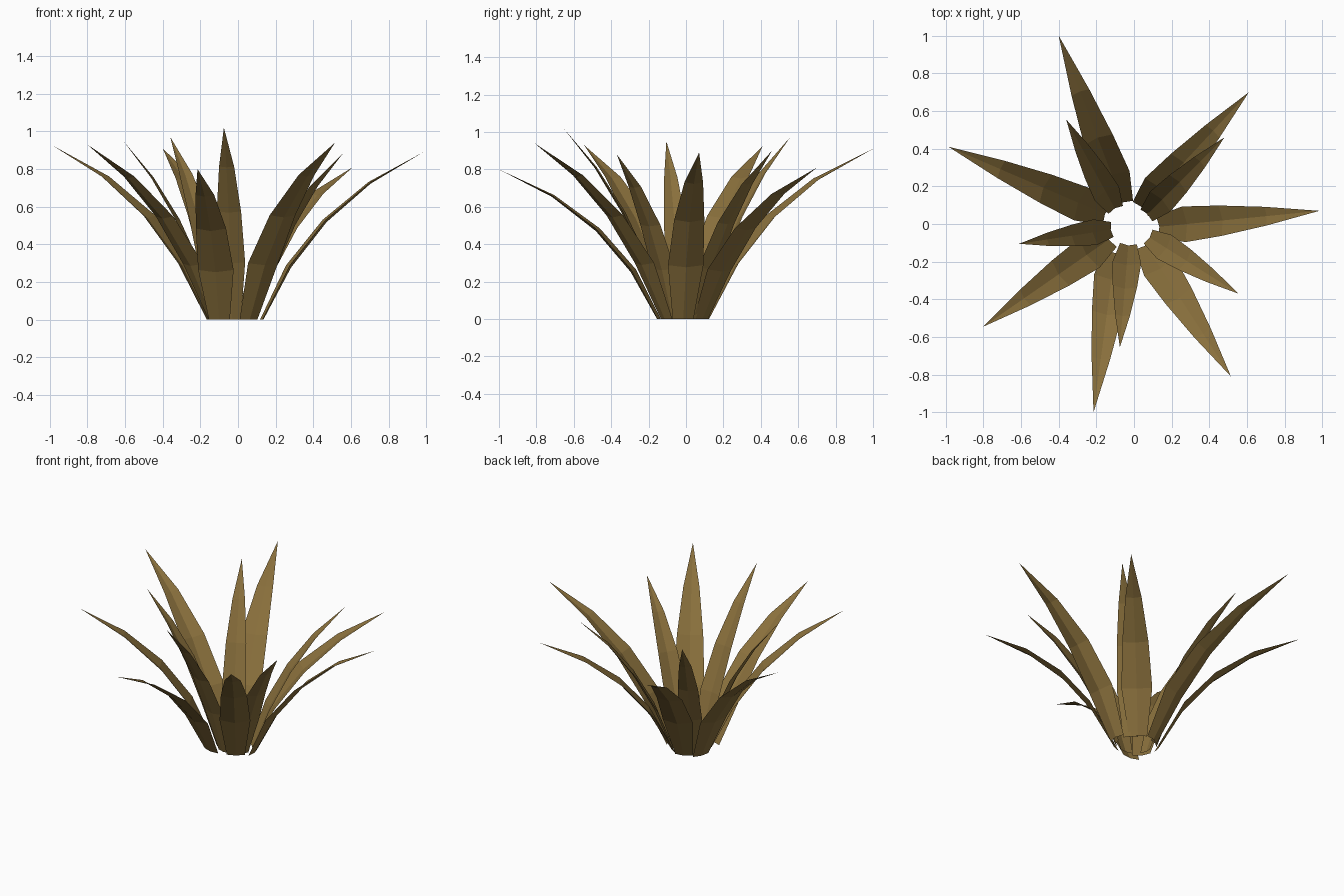
import bpy, bmesh, math
from mathutils import Vector

if "Cube" in bpy.data.objects:
    bpy.data.objects.remove(bpy.data.objects["Cube"])

# one flat olive-brown colour
olive = bpy.data.materials.new("dry_olive_leaf")
olive.diffuse_color = (0.25, 0.16, 0.045, 1)
olive.use_nodes = True
olive.node_tree.nodes["Principled BSDF"].inputs["Base Color"].default_value = olive.diffuse_color

# each leaf: base x, y, then tip x, y, z, then width scale
LEAVES = [
    (-.06, .11, -.40, 1.0, .91, 1.0),
    (-.10, .08, -.36, .555, .97, .78),
    (.04, .085, .61, .70, .81, 1.0),
    (.07, .05, .48, .46, .90, .8),
    (.13, -.015, .985, .07, .89, 1.0),
    (.08, -.07, .555, -.37, .88, .78),
    (.06, -.11, .515, -.81, .94, 1.0),
    (-.03, -.11, -.075, -.655, 1.02, .8),
    (-.10, -.15, -.215, -1.0, .80, 1.0),
    (-.13, -.08, -.80, -.545, .93, 1.0),
    (-.12, -.03, -.61, -.105, .95, .72),
    (-.15, .05, -.985, .41, .925, 1.0),
]
HALF_WIDTHS = [.056, .095, .081, .05]
FOLD = 0.22  # how far the edges rise out of the midrib channel


def make_leaf(name, bx, by, tx, ty, tz, scale):
    span = Vector((tx - bx, ty - by, 0))
    reach = span.length
    out = span.normalized()
    side = Vector((-out.y, out.x, 0))
    bend = .1 + .26 * min(reach / tz, 1.1)   # lower leaves arch more

    def mid(t):
        k = t * (1 - t)
        return Vector((bx, by, 0)) + span * (t - (bend + .08) * k) + Vector((0, 0, tz * (t + bend * k)))

    bm = bmesh.new()
    rows = []
    for i, w in enumerate(HALF_WIDTHS):
        t = i / 4
        p = mid(t)
        d = (mid(t + .05) - mid(t - .05)).normalized()
        up = d.cross(side).normalized()
        if up.z < 0:
            up = -up
        w *= scale
        # keep the foot flat on the ground
        lift = up * w * FOLD if i else -out * w * FOLD
        rows.append([bm.verts.new(p + side * w + lift * .6),
                     bm.verts.new(p - lift * .4),
                     bm.verts.new(p - side * w + lift * .6)])
    tip = bm.verts.new((tx, ty, tz))
    for a, b in zip(rows, rows[1:]):
        for j in (0, 1):
            bm.faces.new((a[j], a[j + 1], b[j + 1], b[j]))
    for j in (0, 1):
        bm.faces.new((rows[-1][j], rows[-1][j + 1], tip))
    # upper side faces up
    bm.normal_update()
    if sum(f.normal.z for f in bm.faces) < 0:
        bmesh.ops.reverse_faces(bm, faces=bm.faces[:])
    me = bpy.data.meshes.new(name)
    bm.to_mesh(me)
    bm.free()
    me.materials.append(olive)
    bpy.context.collection.objects.link(bpy.data.objects.new(name, me))


for n, leaf in enumerate(LEAVES, 1):
    make_leaf(f"leaf_{n:02d}", *leaf)
